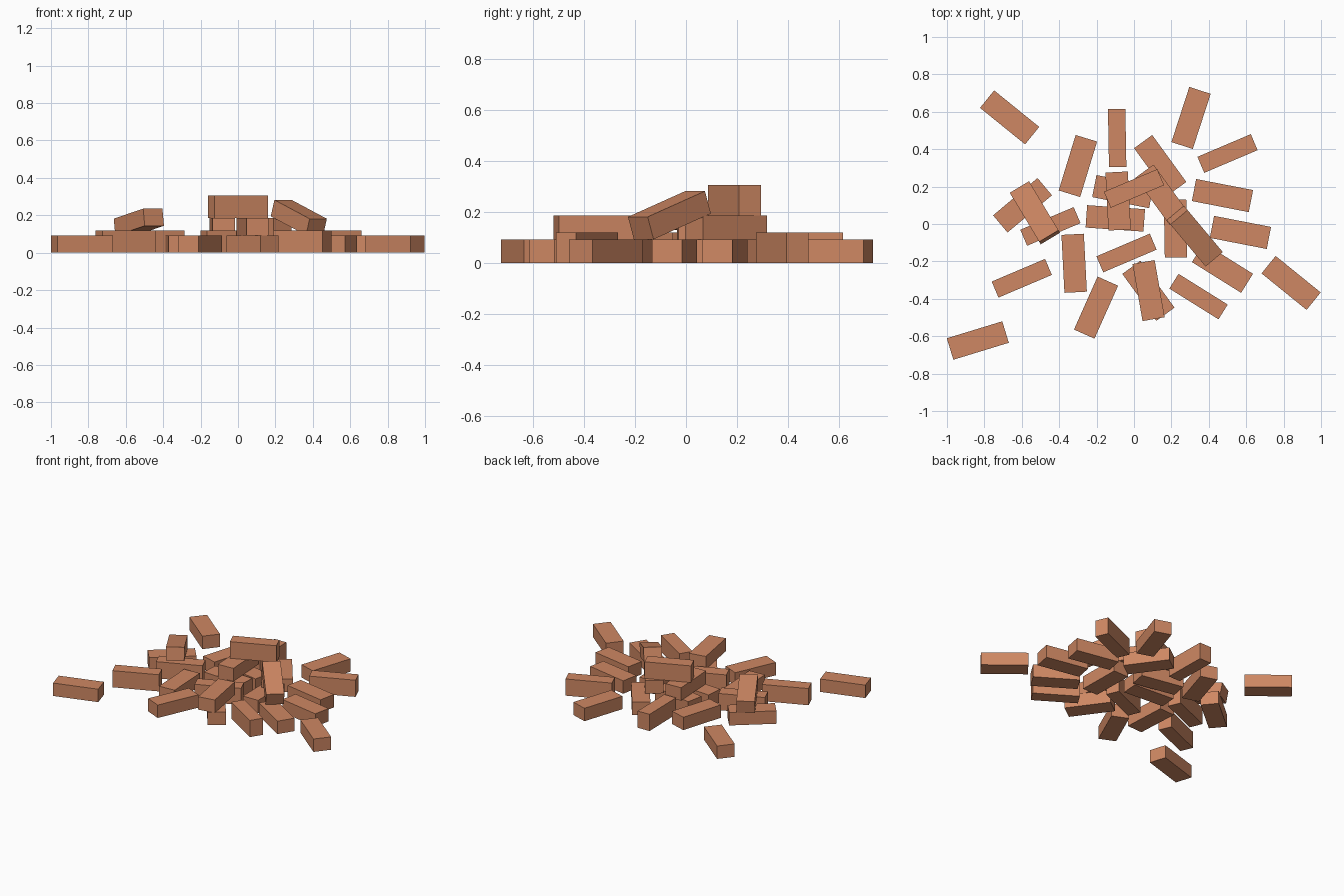
import bpy
import bmesh
from math import radians

# Remove the default object if present
default_cube = bpy.data.objects.get("Cube")
if default_cube:
    bpy.data.objects.remove(default_cube, do_unlink=True)

# Brick proportions
LENGTH, WIDTH, HEIGHT = 0.31, 0.12, 0.093

# Single terracotta colour
clay = bpy.data.materials.new("terracotta_clay")
clay.use_nodes = True
colour = (0.62, 0.245, 0.125, 1.0)
clay.diffuse_color = colour
clay.node_tree.nodes["Principled BSDF"].inputs["Base Color"].default_value = colour


def brick_mesh(name, size):
    """Sharp-edged block centred on its own origin."""
    mesh = bpy.data.meshes.new(name)
    bm = bmesh.new()
    bmesh.ops.create_cube(bm, size=1.0)
    bmesh.ops.scale(bm, vec=size, verts=bm.verts)
    bm.to_mesh(mesh)
    bm.free()
    mesh.materials.append(clay)
    return mesh


flat_mesh = brick_mesh("flat_brick_mesh", (LENGTH, WIDTH, HEIGHT))
edge_mesh = brick_mesh("edge_brick_mesh", (LENGTH, HEIGHT, WIDTH))


def place_brick(name, mesh, x, y, z, heading, pitch=0):
    """Put a brick with its centre at x, y, z, turned by heading and tipped by pitch."""
    brick = bpy.data.objects.new(name, mesh)
    brick.location = (x, y, z)
    brick.rotation_euler = (0, radians(pitch), radians(heading))
    bpy.context.scene.collection.objects.link(brick)
    return brick


def place_group(name, mesh, z, spots):
    """Place a layer of bricks that share one height."""
    for number, (x, y, heading) in enumerate(spots, start=1):
        place_brick(f"{name}_{number}", mesh, x, y, z, heading)


# Bricks lying on their broad side on the ground: x, y, heading
place_group("ground_flat_brick", flat_mesh, HEIGHT / 2, [
    (-0.665, 0.57, -39),
    (-0.3, 0.31, 73),
    (0.305, 0.567, 72),
    (0.473, 0.152, -11),
    (0.569, -0.045, -11),
    (0.14, 0.315, -54),
    (0.84, -0.315, -39),
    (0.473, -0.235, -32),
    (0.077, -0.357, -54),
    (-0.32, -0.21, 93),
    (-0.203, -0.447, 66),
    (-0.835, -0.623, 17),
    (-0.1, 0.03, -4),
    (-0.06, 0.173, -11),
    (0.222, -0.024, 91),
    (-0.596, 0.1, 40),
])

# Bricks standing on their narrow side on the ground
place_group("ground_edge_brick", edge_mesh, WIDTH / 2, [
    (-0.09, 0.46, 91),
    (0.5, 0.377, 23),
    (0.345, -0.388, -32),
    (-0.04, -0.155, 23),
    (-0.6, -0.29, 23),
    (-0.447, -0.013, 23),
])

# Second layer of flat bricks
place_group("stacked_flat_brick", flat_mesh, HEIGHT * 1.5, [
    (0.078, -0.356, 100),
    (-0.085, 0.123, 93),
    (0.147, 0.157, -54),
])

# Brick on edge at the top of the pile
place_brick("top_edge_brick", edge_mesh, 0, 0.19, HEIGHT * 2 + WIDTH / 2, 23)

# Tipped bricks leaning on their neighbours
place_brick("left_leaning_brick", flat_mesh, 0.325, -0.065, 0.188, -50, pitch=19)
place_brick("right_leaning_brick", flat_mesh, -0.53, 0.06, 0.163, -59, pitch=-10)
